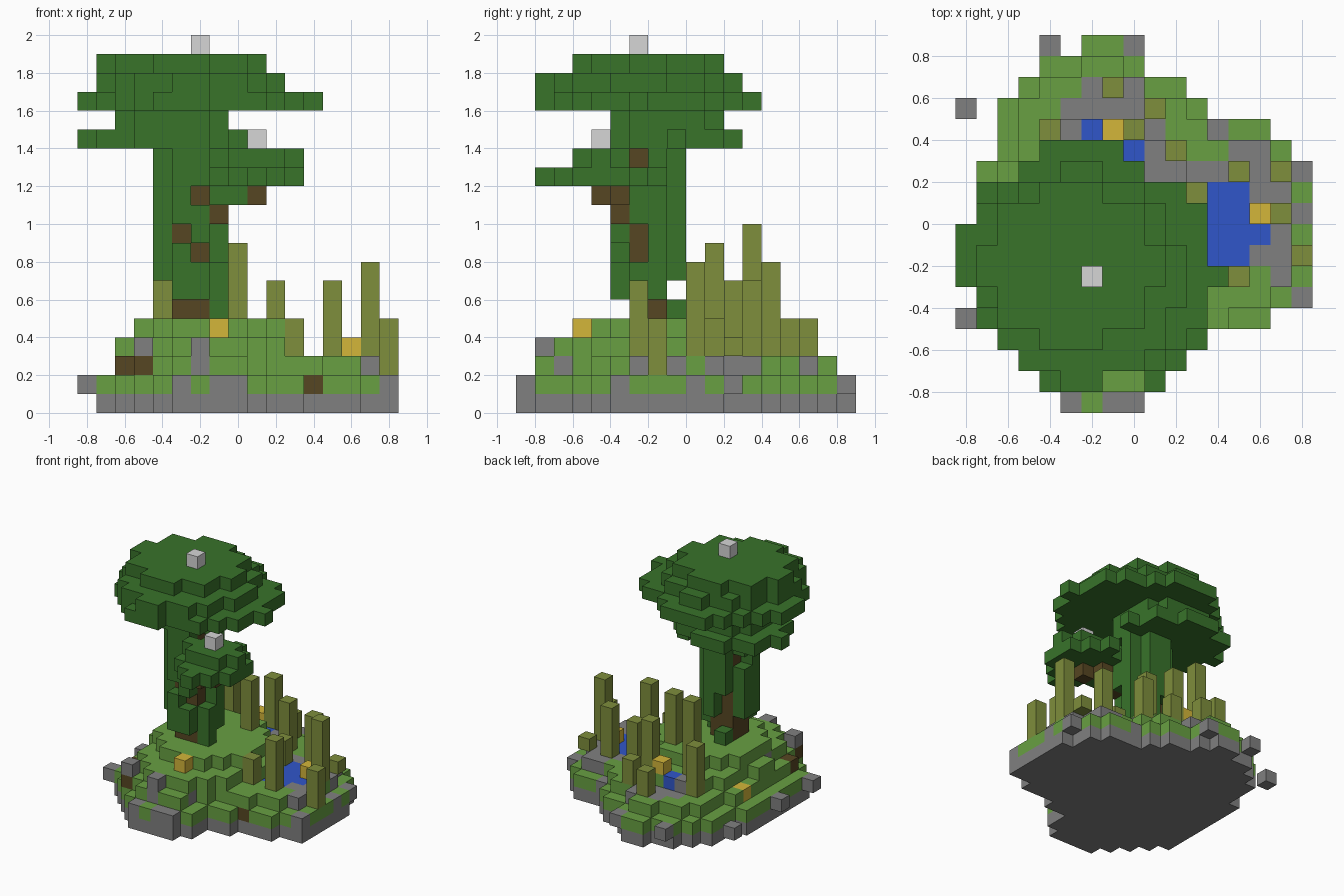
import bpy, bmesh, random
from mathutils import Vector

random.seed(4)
if "Cube" in bpy.data.objects:
    bpy.data.objects.remove(bpy.data.objects["Cube"], do_unlink=True)

S = 0.1                                  # block size
ORIGIN = Vector((-0.85, -0.9, 0))
DIRS = [Vector(d) for d in ((1, 0, 0), (-1, 0, 0), (0, 1, 0), (0, -1, 0), (0, 0, 1), (0, 0, -1))]


def material(name, rgb):
    lin = [(c / 255 / 12.92) if c < 11 else ((c / 255 + 0.055) / 1.055) ** 2.4 for c in rgb] + [1]
    m = bpy.data.materials.new(name)
    m.use_nodes = True
    m.diffuse_color = lin
    m.node_tree.nodes["Principled BSDF"].inputs["Base Color"].default_value = lin
    return m


MATS = {
    "rock": material("rock grey", (128, 128, 128)),
    "grass": material("grass green", (104, 160, 66)),
    "leaf": material("leaf green", (56, 115, 42)),
    "bark": material("bark brown", (86, 70, 34)),
    "reed": material("reed olive", (126, 142, 60)),
    "water": material("water blue", (48, 86, 202)),
    "gold": material("gold yellow", (212, 182, 58)),
    "pale": material("pale grey", (214, 214, 214)),
}
parts = {}                               # part name -> {cell: colour}
taken = set()                            # all filled cells


def put(part, colour, cells):
    for c in cells:
        if c not in taken:
            taken.add(c)
            parts.setdefault(part, {})[c] = colour


def disc(cx, cy, rx, ry, k):
    return [(i, j, k) for i in range(17) for j in range(18)
            if ((i - cx) / rx) ** 2 + ((j - cy) / ry) ** 2 <= 1]


def column(i, j, low, high):
    return [(i, j, k) for k in range(low, high)]


def rows(spans, k, first=0):
    return [(i, first + n, k) for n, (a, b) in enumerate(spans) for i in range(a, b + 1)]


def plan(cells):
    return {(i, j) for i, j, k in cells}


def build(name, cells):
    bm = bmesh.new()
    verts = {}
    names = sorted(set(cells.values()))
    for cell, colour in cells.items():
        c = Vector(cell)
        for d in DIRS:
            if tuple(int(v) for v in c + d) in taken:
                continue
            u = Vector((d.y, d.z, d.x))
            w = d.cross(u)
            quad = []
            for a, b in ((-1, -1), (1, -1), (1, 1), (-1, 1)):
                p = c + (Vector((1, 1, 1)) + d + u * a + w * b) / 2
                key = tuple(round(v) for v in p)
                if key not in verts:
                    verts[key] = bm.verts.new(ORIGIN + Vector(key) * S)
                quad.append(verts[key])
            bm.faces.new(quad).material_index = names.index(colour)
    me = bpy.data.meshes.new(name)
    bm.to_mesh(me)
    bm.free()
    for n in names:
        me.materials.append(MATS[n])
    bpy.context.collection.objects.link(bpy.data.objects.new(name, me))


# Reeds: position -> top layer
REEDS = {(7, 15): 5, (9, 14): 5, (4, 13): 7, (8, 13): 8, (10, 12): 7, (5, 12): 10, (13, 11): 7,
         (15, 11): 4, (11, 10): 5, (8, 10): 9, (15, 9): 8, (16, 7): 5, (13, 6): 7, (11, 6): 5}
for (i, j), top in REEDS.items():
    put("reeds", "reed", column(i, j, 2 if i > 15 else 3, top))

# Ponds and the golden blocks
big_pond = [(i, j) for i in (12, 13) for j in range(7, 11)] + [(14, 8)]
small_pond = [(6, 13), (8, 12)]
put("ponds", "water", [(i, j, 2) for i, j in big_pond] + [(i, j, 3) for i, j in small_pond])
put("gold_blocks", "gold", [(7, 3, 4), (7, 13, 4), (14, 9, 3), (2, 10, 2)])

# Loose stones around the rim, and the front boulders
put("rim_stones", "rock", [(0, 14, 1), (0, 4, 1), (0, 8, 1), (4, 17, 1), (8, 17, 1), (16, 11, 1)])
put("front_boulders", "rock", [(3, 2, 3), (6, 1, 2), (6, 1, 3)])

# Island: stepped tiers, each smaller than the one below
flat = plan(rows([(5, 8), (4, 9), (3, 9), (2, 11), (1, 14), (1, 16), (1, 16), (1, 16), (1, 16), (1, 16),
                  (1, 16), (1, 15), (2, 15), (2, 14), (2, 11), (3, 10), (4, 8), (6, 7)], 0))
inner = {(i, j) for i, j in flat
         if {(i + 1, j), (i - 1, j), (i, j + 1), (i, j - 1)} <= flat}
ponds = set(big_pond + small_pond)
mound = plan(disc(6.5, 7.5, 4.6, 5.9, 3)) & inner
hill = plan(disc(6.5, 7.5, 3.9, 3.9, 4)) - ponds
tiers = [flat, flat, inner | {(16, 7), (12, 4), (3, 2)}, mound - set(big_pond), hill & mound]

ROCKS = {15: (6, 8), 14: (5, 6, 7, 8), 13: (5, 9, 12), 12: (9, 13, 14),
         11: (9, 10, 11, 12, 14), 10: (14, 15), 9: (16,), 8: (15,), 7: (14, 15),
         6: (15,), 5: (16,), 0: (5, 7, 8)}
DIRT = {(12, 4, 1), (3, 2, 2), (2, 4, 2)}
for k, tier in enumerate(tiers):
    for i, j in sorted(tier):
        top = k + 1 == len(tiers) or (i, j) not in tiers[k + 1]
        colour = "grass"
        if k == 0 or i in ROCKS.get(j, ()):
            colour = "rock"
        elif not top and random.random() < (0.5 if k == 1 else 0.25):
            colour = "rock"
        if (i, j, k) in DIRT:
            colour = "bark"
        put("island", colour, [(i, j, k)])

# Trunk core and side branch
for i in (5, 6):
    for j in (6, 7):
        put("trunk", "bark", column(i, j, 5, 14))
put("branch", "bark", [(7, 5, 10), (8, 5, 11), (9, 4, 11)])

# Vines wrapped round the trunk, with gaps where bark shows
GAPS = {(6, 5, 11), (5, 5, 9), (6, 5, 8), (7, 6, 13), (7, 6, 8), (7, 6, 9),
        (5, 8, 7), (5, 8, 8), (4, 7, 11)}
for i, j, low in ((5, 5, 6), (6, 5, 6), (4, 6, 7), (4, 7, 7), (5, 8, 7), (6, 8, 7), (7, 6, 5), (7, 7, 6)):
    put("vines", "leaf", [c for c in column(i, j, low, 14) if c not in GAPS])
put("vines", "leaf", [(5, 8, 5), (8, 4, 11), (7, 4, 11)])

# Side foliage on the branch
put("branch_leaves", "leaf", disc(9, 4, 2.5, 3.2, 12) + disc(9, 4, 2.4, 1.6, 13))

# Canopy layers from the bottom up
put("canopy", "leaf", disc(4, 8, 4.2, 3.2, 14) + disc(4.5, 7.5, 3.1, 3.1, 15))
put("canopy", "leaf", [(i, j, 14) for i in (5, 6) for j in (5, 6)])
put("canopy", "leaf", rows([(4, 6), (3, 9), (2, 10), (1, 11), (1, 11), (0, 12), (0, 11), (0, 11),
                            (1, 11), (2, 10), (3, 8), (4, 7)], 16, 1))
put("canopy", "leaf", disc(5.5, 6, 4.8, 5.1, 17) + disc(5, 6.5, 4.3, 3.9, 18))
put("pale_blocks", "pale", [(6, 6, 19), (9, 4, 14)])

for part, cells in parts.items():
    build(part, cells)
